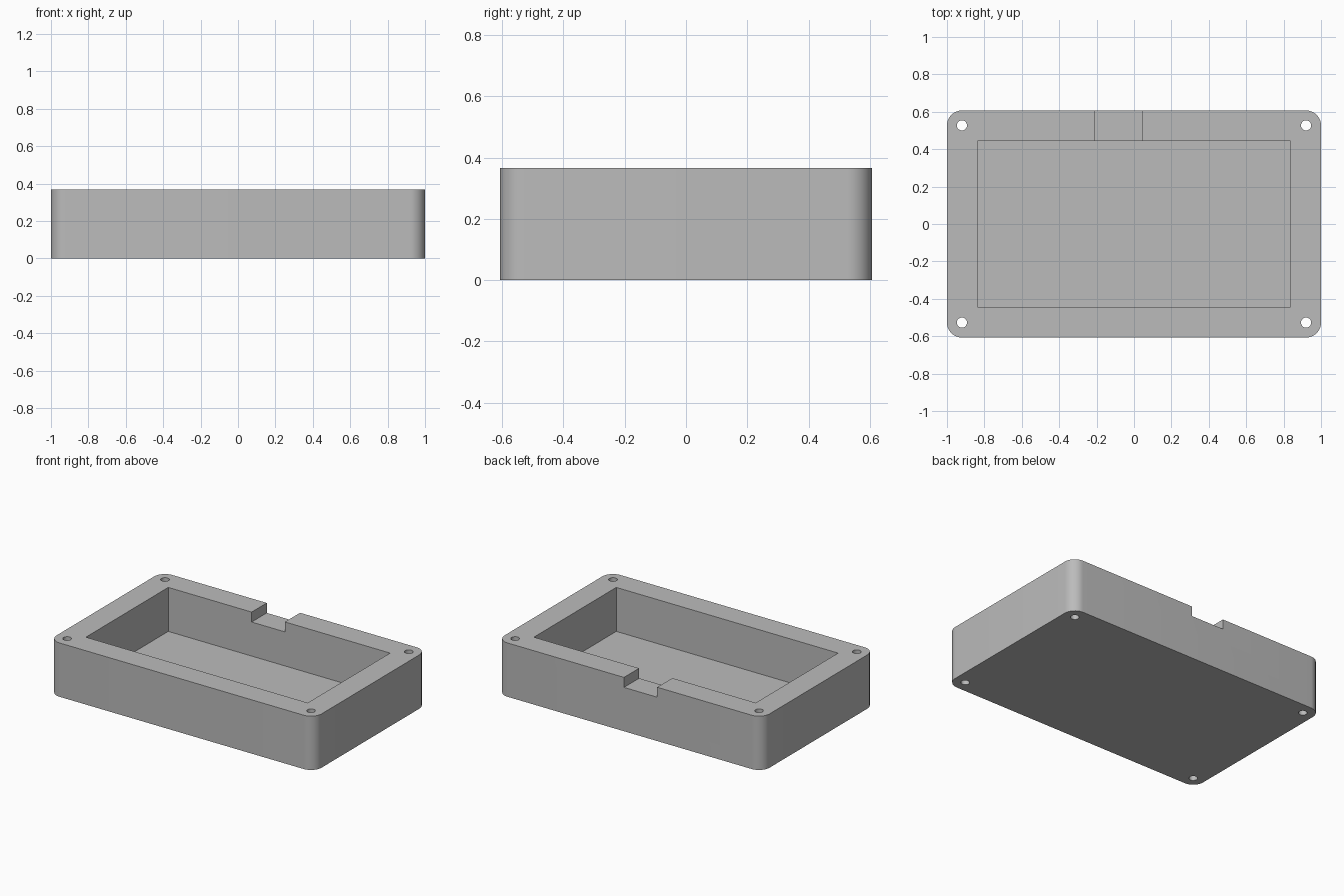
import bpy
import bmesh
import math
from mathutils import Matrix, Vector

HALF_X, HALF_Y, HEIGHT = 1.0, 0.607, 0.367
RADIUS = 0.08      # corner rounding, concentric with the screw holes
WALL = 0.163
FLOOR = 0.067
NOTCH_DEPTH = 0.068

if "Cube" in bpy.data.objects:
    bpy.data.objects.remove(bpy.data.objects["Cube"], do_unlink=True)

grey = bpy.data.materials.new("plain grey")
grey.use_nodes = True
colour = (0.5, 0.5, 0.5, 1)
grey.diffuse_color = colour
grey.node_tree.nodes["Principled BSDF"].inputs["Base Color"].default_value = colour


def finish(bm, name):
    mesh = bpy.data.meshes.new(name)
    bm.to_mesh(mesh)
    bm.free()
    obj = bpy.data.objects.new(name, mesh)
    bpy.context.collection.objects.link(obj)
    mesh.materials.append(grey)
    return obj


def box(name, low, high, corner=0):
    """Box between two corners, with optional rounded vertical edges."""
    low, high = Vector(low), Vector(high)
    bm = bmesh.new()
    bmesh.ops.create_cube(bm, size=1, matrix=Matrix.Translation((low + high) / 2)
                          @ Matrix.Diagonal((*(high - low), 1)))
    if corner:
        upright = [e for e in bm.edges
                   if abs(e.verts[0].co.z - e.verts[1].co.z) > HEIGHT / 2]
        bmesh.ops.bevel(bm, geom=upright, offset=corner, segments=12,
                        profile=0.5, affect='EDGES')
    return finish(bm, name)


def post(name, x, y):
    """Upright cylinder that passes through the whole body."""
    bm = bmesh.new()
    bmesh.ops.create_cone(bm, cap_ends=True, segments=32, radius1=0.027, radius2=0.027,
                          depth=HEIGHT * 2, matrix=Matrix.Translation((x, y, HEIGHT / 2)))
    return finish(bm, name)


# Outer body
tray = box("enclosure_tray", (-HALF_X, -HALF_Y, 0), (HALF_X, HALF_Y, HEIGHT), RADIUS)

# Cavity, cable notch in the back wall, and four through holes
cutters = [
    box("cavity_cutter", (WALL - HALF_X, WALL - HALF_Y, FLOOR),
        (HALF_X - WALL, HALF_Y - WALL, HEIGHT + 0.1)),
    box("notch_cutter", (-0.208, HALF_Y - WALL - 0.1, HEIGHT - NOTCH_DEPTH),
        (0.043, HALF_Y + 0.1, HEIGHT + 0.2)),
]
for sx in (-1, 1):
    for sy in (-1, 1):
        cutters.append(post("screw_hole_cutter", sx * (HALF_X - RADIUS),
                            sy * (HALF_Y - RADIUS)))

bpy.ops.object.select_all(action='DESELECT')
bpy.context.view_layer.objects.active = tray
tray.select_set(True)
for cutter in cutters:
    cutter.hide_render = True
    cut = tray.modifiers.new(cutter.name, 'BOOLEAN')
    cut.operation = 'DIFFERENCE'
    cut.solver = 'EXACT'
    cut.object = cutter
    bpy.ops.object.modifier_apply(modifier=cut.name)
    bpy.data.objects.remove(cutter, do_unlink=True)

# Smooth corners and holes, crisp edges elsewhere
bpy.ops.object.shade_smooth_by_angle(angle=math.radians(30))
